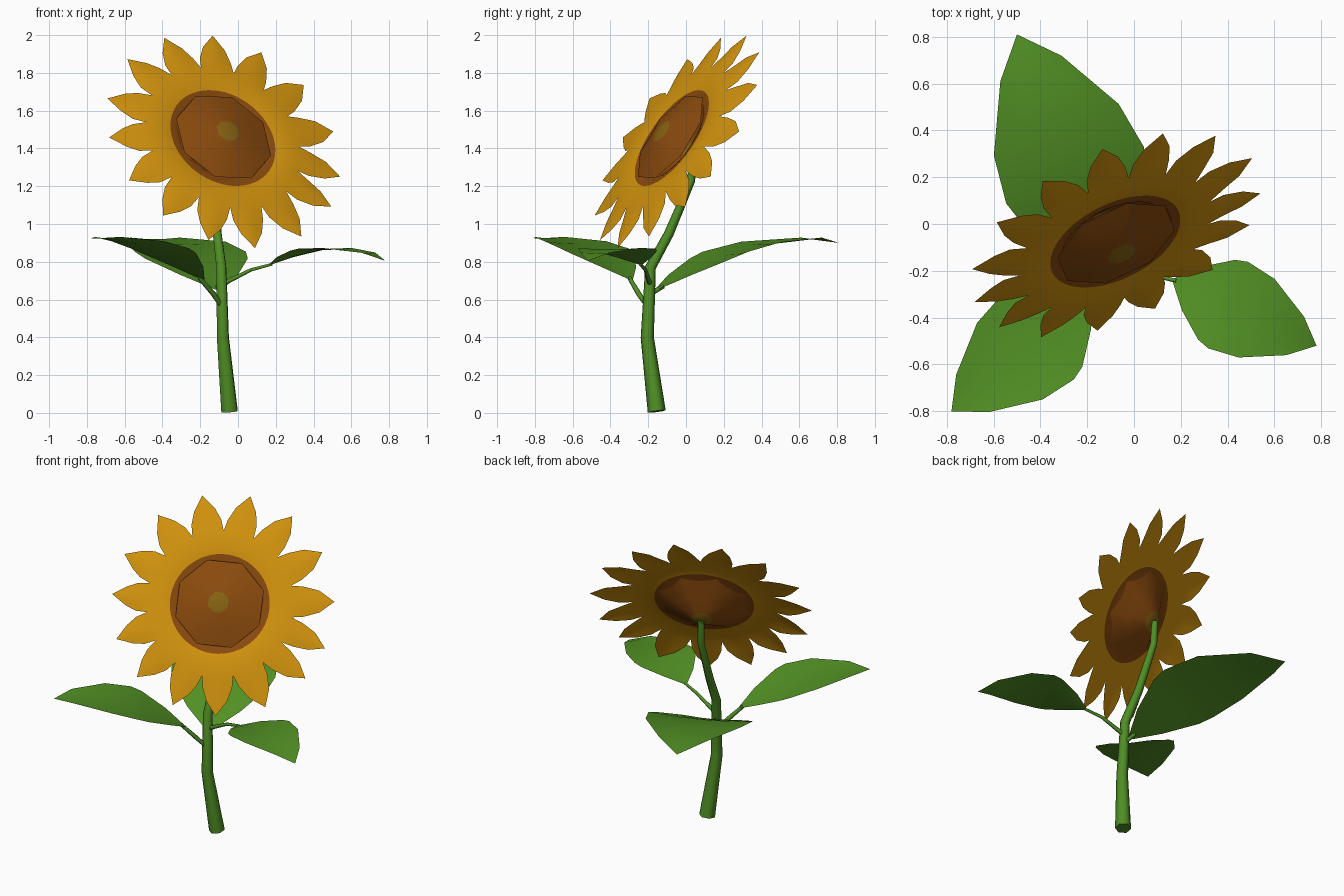
import bpy, bmesh, math
from mathutils import Vector, Matrix

if "Cube" in bpy.data.objects:
    bpy.data.objects.remove(bpy.data.objects["Cube"])


def material(name, rgb):
    m = bpy.data.materials.new(name)
    m.diffuse_color = (*rgb, 1)
    m.use_nodes = True
    m.node_tree.nodes["Principled BSDF"].inputs["Base Color"].default_value = m.diffuse_color
    return m


YELLOW = material("petal yellow", (0.64, 0.29, 0.004))
BROWN = material("seed brown", (0.25, 0.068, 0.004))
OLIVE = material("olive centre", (0.24, 0.123, 0.006))
LEAF = material("leaf green", (0.086, 0.285, 0.018))
STEM = material("stem green", (0.078, 0.27, 0.018))


def finish(bm, name, mats, matrix=None):
    """Weld, turn every face towards local +z, shade smooth, link."""
    bmesh.ops.remove_doubles(bm, verts=bm.verts, dist=0.0005)
    bmesh.ops.recalc_face_normals(bm, faces=bm.faces)
    bm.normal_update()
    if sum(f.normal.z for f in bm.faces) < 0:
        bmesh.ops.reverse_faces(bm, faces=bm.faces)
    for f in bm.faces:
        f.smooth = True
    me = bpy.data.meshes.new(name)
    bm.to_mesh(me)
    bm.free()
    for m in mats:
        me.materials.append(m)
    ob = bpy.data.objects.new(name, me)
    if matrix:
        ob.matrix_world = matrix
    bpy.context.collection.objects.link(ob)
    return ob


def grid(bm, rows, mat=lambda i: 0):
    """Skin rows of points; coincident points collapse to triangles."""
    vs = [[bm.verts.new(p) for p in row] for row in rows]
    for i in range(len(rows) - 1):
        for j in range(len(rows[0]) - 1):
            quad = [vs[i][j], vs[i + 1][j], vs[i + 1][j + 1], vs[i][j + 1]]
            face = []
            for v in quad:
                if all((v.co - w.co).length > 0.0005 for w in face):
                    face.append(v)
            if len(face) > 2:
                bm.faces.new(face).material_index = mat(i)


def tube(name, points):
    """Tapered tube along points (x, y, z, radius)."""
    cu = bpy.data.curves.new(name, 'CURVE')
    cu.dimensions = '3D'
    cu.bevel_depth = 1
    cu.bevel_resolution = 1
    cu.use_fill_caps = True
    sp = cu.splines.new('POLY')
    sp.points.add(len(points) - 1)
    for p, (x, y, z, r) in zip(sp.points, points):
        p.co = (x, y, z, 1)
        p.radius = r
    sp.use_smooth = True
    cu.materials.append(STEM)
    ob = bpy.data.objects.new(name, cu)
    bpy.context.collection.objects.link(ob)
    bpy.ops.object.select_all(action='DESELECT')
    ob.select_set(True)
    bpy.context.view_layer.objects.active = ob
    bpy.ops.object.convert(target='MESH')


# Stem and leaf stalks
tube("stem", [(-0.045, -0.155, 0.008, 0.048), (-0.08, -0.205, 0.4, 0.035),
              (-0.088, -0.188, 0.77, 0.029), (-0.11, -0.09, 0.95, 0.026),
              (-0.13, 0.028, 1.23, 0.021), (-0.133, 0.035, 1.38, 0.02)])
tube("left_leaf_stalk", [(-0.085, -0.2, 0.56, 0.012), (-0.13, -0.25, 0.63, 0.014),
                         (-0.205, -0.3, 0.715, 0.011)])
tube("right_leaf_stalk", [(-0.085, -0.19, 0.68, 0.014), (0.07, -0.215, 0.758, 0.01),
                          (0.18, -0.243, 0.787, 0.008)])
tube("back_leaf_stalk", [(-0.085, -0.19, 0.63, 0.015), (-0.11, -0.12, 0.67, 0.012)])

# Leaves: one outline, scaled and bent along a height profile
OUTLINE = [(0, 0.015), (0.13, 0.155), (0.3, 0.28), (0.38, 0.303),
           (0.58, 0.275), (0.85, 0.135), (1, 0)]


def leaf(name, base, tip, heights, cup, roll=0.0):
    base, tip = Vector(base), Vector(tip)
    axis = tip - base
    side = Vector((axis.y, -axis.x))
    rows = []
    for (t, w), z in zip(OUTLINE, heights):
        row = []
        for s in (1, 0.5, 0, -0.5, -1):
            p = base + axis * t + side * (w * s)
            row.append((p.x, p.y, z + cup * w * s * s + roll * w * s))
        rows.append(row)
    bm = bmesh.new()
    grid(bm, rows)
    finish(bm, name, [LEAF])


leaf("back_leaf", (-0.1, -0.16), (-0.5, 0.81),
     [0.65, 0.72, 0.80, 0.835, 0.89, 0.92, 0.90], 0.06)
leaf("left_leaf", (-0.185, -0.29), (-0.78, -0.80),
     [0.705, 0.765, 0.83, 0.855, 0.895, 0.925, 0.922], 0.05)
leaf("right_leaf", (0.17, -0.24), (0.78, -0.52),
     [0.785, 0.82, 0.85, 0.86, 0.865, 0.845, 0.805], 0.03)

# Flower head frame: u to the right, v up the face, n out of the face
n = Vector((0.375, -0.75, 0.53)).normalized()
u = Vector((0, 0, 1)).cross(n).normalized()
v = n.cross(u)
HEAD = Matrix.Translation((-0.08, -0.075, 1.455)) @ Matrix((u, v, n)).transposed().to_4x4()


# Seed disc: shallow eight-sided dome in front, funnel behind, both open sheets
def lathe(name, profile):
    bm = bmesh.new()
    grid(bm, [[(r * math.cos(a), r * math.sin(a), z)
               for a in (math.radians(20 + 45 * k) for k in range(9))]
              for r, z in profile],
         lambda i: 1 if i == 0 else 0)
    finish(bm, name, [BROWN, OLIVE], HEAD)


lathe("seed_dome", [(0, 0.08), (0.065, 0.071), (0.17, 0.045), (0.275, 0.01)])
lathe("head_back", [(0, -0.145), (0.065, -0.125), (0.17, -0.065), (0.28, -0.006)])

# Petal ring: fifteen petals sharing a brown inner band
TIPS = [156, 129, 104, 79, 55, 31, 5, -19, -37, -62, -88, -111, -135, -158, -182]
bm = bmesh.new()
for k, deg in enumerate(TIPS):
    before = TIPS[k - 1] + (360 if k == 0 else 0)
    after = TIPS[(k + 1) % 15] - (360 if k == 14 else 0)
    mid = math.radians(deg)
    left = math.radians((deg + before) / 2)
    right = math.radians((deg + after) / 2)
    rows = []
    for r, z in ((0.24, -0.015), (0.30, 0.0), (0.37, 0.004), (0.44, 0.0)):
        rows.append([(r * math.cos(a), r * math.sin(a), z)
                     for a in (left, (left + mid) / 2, mid, (mid + right) / 2, right)])
    grow = 0.015 * math.cos(mid)
    for r, z, w in ((0.51, -0.007, 0.82), (0.585 + grow, -0.017, 0.5),
                    (0.67 + grow, -0.03, 0)):
        row = []
        for s, end in ((1, left), (0.5, left), (0, left), (0.5, right), (1, right)):
            a = mid + (end - mid) * s * w
            row.append((r * math.cos(a), r * math.sin(a), z - 0.012 * s * w))
        rows.append(row)
    grid(bm, rows, lambda i: 1 if i == 0 else 0)
finish(bm, "petals", [YELLOW, BROWN], HEAD)
